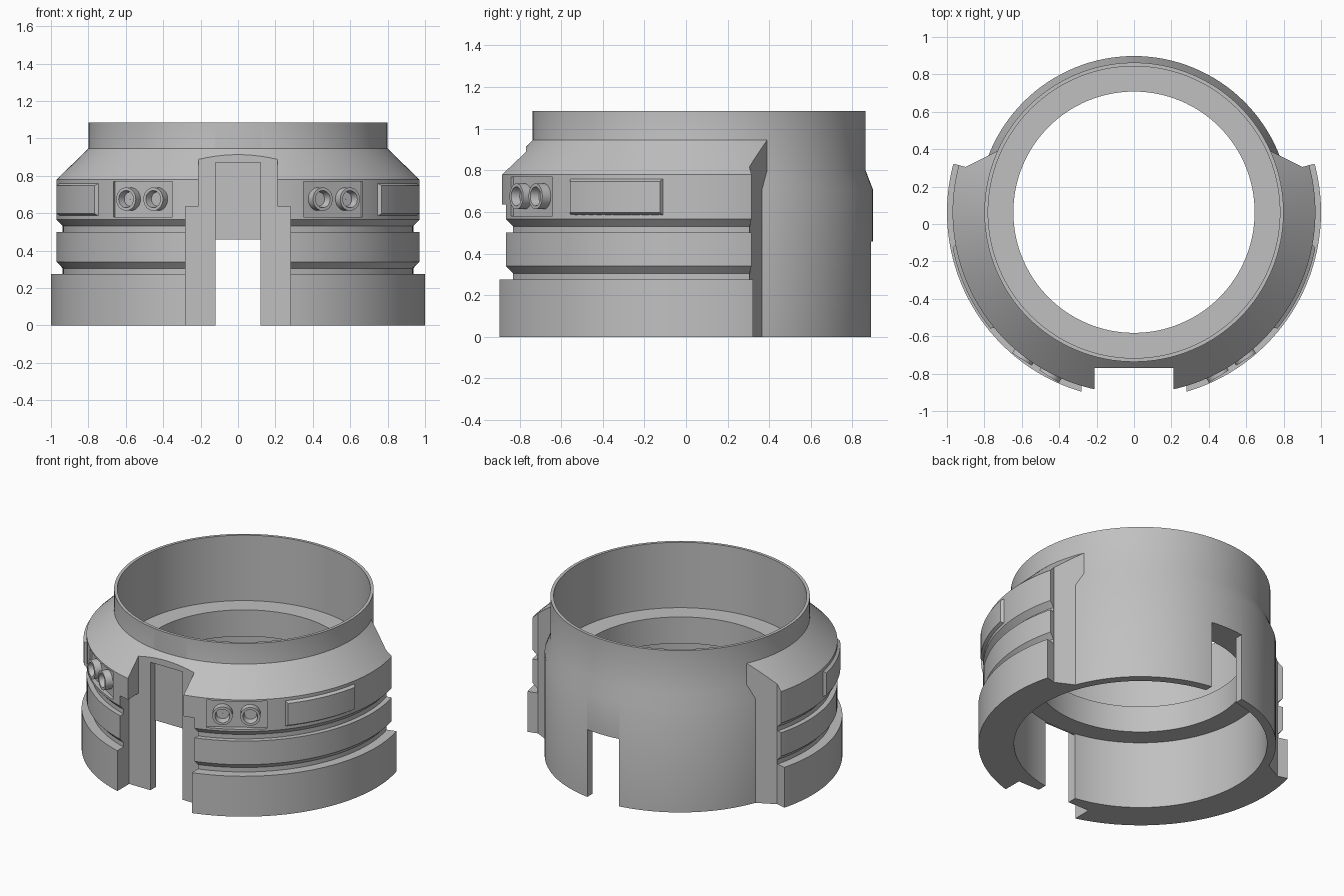
import bpy, bmesh, math
from mathutils import Matrix, Vector

if "Cube" in bpy.data.objects:
    bpy.data.objects.remove(bpy.data.objects["Cube"])

CY = 0.063  # depth of the collar's axis
grey = bpy.data.materials.new("plain_grey")
grey.use_nodes = True
grey.diffuse_color = (0.53, 0.53, 0.53, 1)
grey.node_tree.nodes["Principled BSDF"].inputs["Base Color"].default_value = (0.53, 0.53, 0.53, 1)


def finish(name, bm):
    bmesh.ops.recalc_face_normals(bm, faces=bm.faces[:])
    mesh = bpy.data.meshes.new(name)
    bm.to_mesh(mesh)
    bm.free()
    mesh.materials.append(grey)
    ob = bpy.data.objects.new(name, mesh)
    bpy.context.collection.objects.link(ob)
    return ob


def smooth(ob):
    bpy.ops.object.select_all(action="DESELECT")
    ob.select_set(True)
    bpy.context.view_layer.objects.active = ob
    bpy.ops.object.shade_smooth_by_angle(angle=math.radians(25))


def lathe(name, profile, segs=128, matrix=Matrix.Translation((0, CY, 0))):
    """Revolve a closed (radius, height) loop about z, then place it."""
    bm = bmesh.new()
    rings = []
    for i in range(segs):
        a = math.tau * i / segs
        rings.append([bm.verts.new(matrix @ Vector((r * math.cos(a), r * math.sin(a), z)))
                      for r, z in profile])
    n = len(profile)
    for i in range(segs):
        a, b = rings[i], rings[(i + 1) % segs]
        for j in range(n):
            k = (j + 1) % n
            bm.faces.new((a[j], b[j], b[k], a[k]))
    return finish(name, bm)


def prism(name, outline, z0, z1):
    bm = bmesh.new()
    face = bm.faces.new([bm.verts.new((x, y, z0)) for x, y in outline])
    top = bmesh.ops.extrude_face_region(bm, geom=[face])["geom"]
    bmesh.ops.translate(bm, vec=(0, 0, z1 - z0),
                        verts=[v for v in top if isinstance(v, bmesh.types.BMVert)])
    ob = finish(name, bm)
    ob.hide_render = True
    return ob


def box(name, half_width, y0, y1, z0, z1):
    w = half_width
    return prism(name, [(-w, y0), (w, y0), (w, y1), (-w, y1)], z0, z1)


def carve(ob, cutters):
    for c in cutters:
        mod = ob.modifiers.new("cut", "BOOLEAN")
        mod.operation, mod.solver, mod.object = "DIFFERENCE", "EXACT", c
    bpy.context.view_layer.update()
    graph = bpy.context.evaluated_depsgraph_get()
    mesh = bpy.data.meshes.new_from_object(ob.evaluated_get(graph))
    ob.modifiers.clear()
    ob.data = mesh
    smooth(ob)


# Thin-walled collar with an inner ledge
collar = lathe("collar_body", [
    (0.78, 0), (0.78, 0.46), (0.645, 0.46), (0.645, 0.64), (0.78, 0.64), (0.78, 1.085),
    (0.80, 1.085), (0.80, 0.80), (0.835, 0.71), (0.835, 0)])

# Grooved armour wrapped round the front and sides
armour = lathe("front_armour", [
    (0.79, 0), (1.0, 0), (1.0, 0.275), (0.937, 0.275), (0.937, 0.305), (0.97, 0.34),
    (0.97, 0.5), (0.937, 0.5), (0.937, 0.53), (0.97, 0.565), (0.97, 0.78),
    (0.80, 0.945), (0.79, 0.945)])

# Cutters: through slot, front channel, stepped front opening, open back
slot = box("slot_cutter", 0.12, -1.3, 1.3, -0.1, 0.458)
channel = box("channel_cutter", 0.12, -1.3, -0.722, -0.1, 0.87)
upper_gap = box("upper_gap_cutter", 0.21, -1.3, -0.77, -0.1, 1.0)
lower_gap = box("lower_gap_cutter", 0.28, -1.3, -0.77, -0.15, 0.635)
half = [(0.6, 0.455), (0.9, 0.305), (1.2, 0.385), (1.2, 1.3)]
back = prism("back_cutter", half + [(-x, y) for x, y in reversed(half)], -0.2, 1.2)

# Flat pockets that hold the paired tubes
POCKET = math.radians(-57.7)
frames, pockets = {}, []
for side, word in ((1, "left"), (-1, "right")):
    angle = POCKET if side > 0 else math.pi - POCKET
    frames[word] = Matrix.Translation((0, CY, 0.675)) @ Matrix.Rotation(angle, 4, "Z")
    pocket = prism(word + "_pocket_cutter",
                   [(0.937, -0.187), (1.2, -0.187), (1.2, 0.187), (0.937, 0.187)], -0.095, 0.093)
    pocket.data.transform(frames[word])
    pockets.append(pocket)

carve(collar, [slot, channel])
carve(armour, [back, upper_gap, lower_gap, channel, slot] + pockets)
for c in [slot, channel, upper_gap, lower_gap, back] + pockets:
    bpy.data.objects.remove(c)


def raised_panel(name, side, a0, a1, z0, z1, steps=12):
    """Curved plate with bevelled borders that follows the armour."""
    r0, r1, b = 0.96, 0.988, 0.018
    bm = bmesh.new()
    rows = []
    for i in range(steps + 1):
        t = i / steps
        low, high = a0 + (a1 - a0) * t, a0 + b + (a1 - a0 - 2 * b) * t
        rows.append([bm.verts.new((side * r * math.cos(a), CY + r * math.sin(a), z))
                     for r, a, z in ((r0, low, z0), (r1, high, z0 + b),
                                     (r1, high, z1 - b), (r0, low, z1))])
    for p, q in zip(rows, rows[1:]):
        for j in range(4):
            k = (j + 1) % 4
            bm.faces.new((p[j], q[j], q[k], p[k]))
    bm.faces.new(rows[0])
    bm.faces.new(rows[-1])
    smooth(finish(name, bm))


for side, word in ((1, "left"), (-1, "right")):
    # Raised side panel
    raised_panel(word + "_side_panel", side, math.radians(-40), math.radians(-10), 0.58, 0.765)
    # Pair of hollow tubes
    for offset, place in ((-0.086, "first"), (0.086, "second")):
        m = (frames[word] @ Matrix.Translation((0.93, offset, 0))
             @ Matrix.Rotation(math.pi / 2, 4, "Y"))
        smooth(lathe(f"{word}_{place}_tube", [
            (0.001, 0), (0.062, 0), (0.062, 0.055), (0.046, 0.055),
            (0.038, 0.012), (0.001, 0.012)], 32, m))
